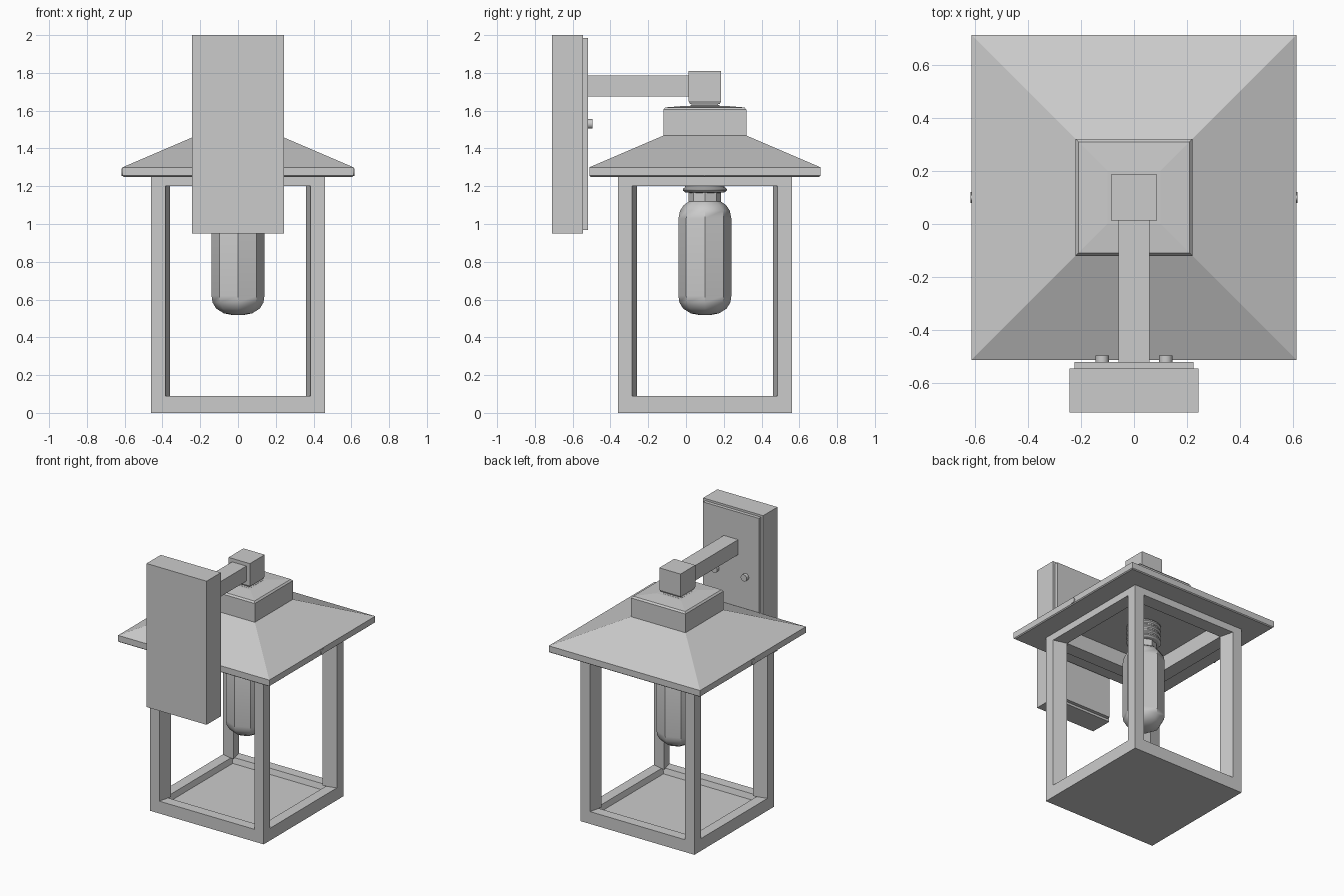
import bpy, bmesh, math
from mathutils import Matrix

if "Cube" in bpy.data.objects:
    bpy.data.objects.remove(bpy.data.objects["Cube"])

CY = 0.1  # lantern axis in y


def finish(name, bm, smooth=None):
    bmesh.ops.recalc_face_normals(bm, faces=bm.faces)
    me = bpy.data.meshes.new(name)
    bm.to_mesh(me)
    bm.free()
    ob = bpy.data.objects.new(name, me)
    bpy.context.collection.objects.link(ob)
    if smooth:
        bpy.ops.object.select_all(action='DESELECT')
        ob.select_set(True)
        bpy.context.view_layer.objects.active = ob
        bpy.ops.object.shade_smooth_by_angle(angle=math.radians(smooth))
    return ob


def loft(name, profile, sides=4, closed=False, smooth=None):
    """Stack of regular rings (radius, z); for 4 sides radius is the half width."""
    bm = bmesh.new()
    k, turn = (math.sqrt(2), math.pi / 4) if sides == 4 else (1, 0)
    rings = []
    for r, z in profile:
        angs = [turn + 2 * math.pi * i / sides for i in range(sides)]
        rings.append([bm.verts.new((k * r * math.cos(a), CY + k * r * math.sin(a), z)) for a in angs])
    pairs = list(zip(rings, rings[1:]))
    if closed:
        pairs.append((rings[-1], rings[0]))
    else:
        bm.faces.new(rings[0])
        bm.faces.new(rings[-1])
    for a, b in pairs:
        for i in range(sides):
            j = (i + 1) % sides
            bm.faces.new((a[i], a[j], b[j], b[i]))
    return finish(name, bm, smooth)


def box(name, x, y, z):
    bm = bmesh.new()
    bmesh.ops.create_cube(bm, size=1)
    for v in bm.verts:
        v.co = [(lo + hi) / 2 + c * (hi - lo) for c, (lo, hi) in zip(v.co, (x, y, z))]
    return finish(name, bm)


def stud(name, loc, r, depth, axis):
    bm = bmesh.new()
    bmesh.ops.create_cone(bm, cap_ends=True, segments=12, radius1=r, radius2=r, depth=depth)
    rot = Matrix.Rotation(math.pi / 2, 4, axis)
    bmesh.ops.transform(bm, matrix=Matrix.Translation(loc) @ rot, verts=bm.verts)
    return finish(name, bm, 40)


# wall plate, its raised lip and the arm
box("wall_plate", (-0.243, 0.243), (-0.71, -0.545), (0.95, 2.0))
box("wall_plate_lip", (-0.225, 0.225), (-0.545, -0.52), (0.967, 1.985))
box("arm", (-0.058, 0.058), (-0.525, 0.02), (1.675, 1.785))

# block at the end of the arm and the neck under it
loft("arm_block", [(0.078, 1.635), (0.086, 1.65), (0.086, 1.81)])
loft("neck", [(0.08, 1.615), (0.08, 1.627), (0.07, 1.63), (0.07, 1.64)])

# roof: recessed ceiling, overhang, rim, slope and raised cap
loft("roof", [(0.36, 1.31), (0.36, 1.25), (0.605, 1.25), (0.612, 1.256), (0.612, 1.3),
              (0.22, 1.468), (0.22, 1.605), (0.21, 1.617), (0.1, 1.626)])

# lantern frame: base tray and top ring
loft("base_tray", [(0.46, 0), (0.46, 0.09), (0.385, 0.09), (0.375, 0.05)])
loft("top_ring", [(0.46, 1.2), (0.46, 1.25), (0.36, 1.25), (0.36, 1.2)], closed=True)

# corner posts with a kite shaped section
W, N, T = 0.46, 0.36, 0.385
for sx, xn in ((-1, "left"), (1, "right")):
    for sy, yn in ((-1, "front"), (1, "back")):
        bm = bmesh.new()
        kite = [(W, W), (T, W), (N, N), (W, T)]
        lo = [bm.verts.new((sx * x, CY + sy * y, 0.09)) for x, y in kite]
        hi = [bm.verts.new((sx * x, CY + sy * y, 1.2)) for x, y in kite]
        bm.faces.new(lo)
        bm.faces.new(hi)
        for i in range(4):
            j = (i + 1) % 4
            bm.faces.new((lo[i], lo[j], hi[j], hi[i]))
        finish(f"{yn}_{xn}_post", bm)

# faceted bulb and ribbed socket
loft("bulb", [(0.03, 0.518), (0.075, 0.527), (0.115, 0.552), (0.135, 0.585), (0.14, 0.62),
              (0.14, 1.03), (0.132, 1.07), (0.112, 1.1), (0.086, 1.118), (0.086, 1.18)],
     sides=8, smooth=40)
ribs = [(0.08, 1.165)]
for i in range(4):
    z = 1.168 + i * 0.036
    ribs += [(0.105, z), (0.116, z + 0.009), (0.116, z + 0.018), (0.105, z + 0.027)]
loft("socket", ribs, sides=16, smooth=30)

# small fixing studs, mirrored left and right
for s, n in ((-1, "left"), (1, "right")):
    stud(f"{n}_plate_stud", (s * 0.12, -0.51, 1.53), 0.025, 0.03, 'X')
    stud(f"{n}_roof_stud", (s * 0.61, CY, 1.275), 0.02, 0.014, 'Y')
